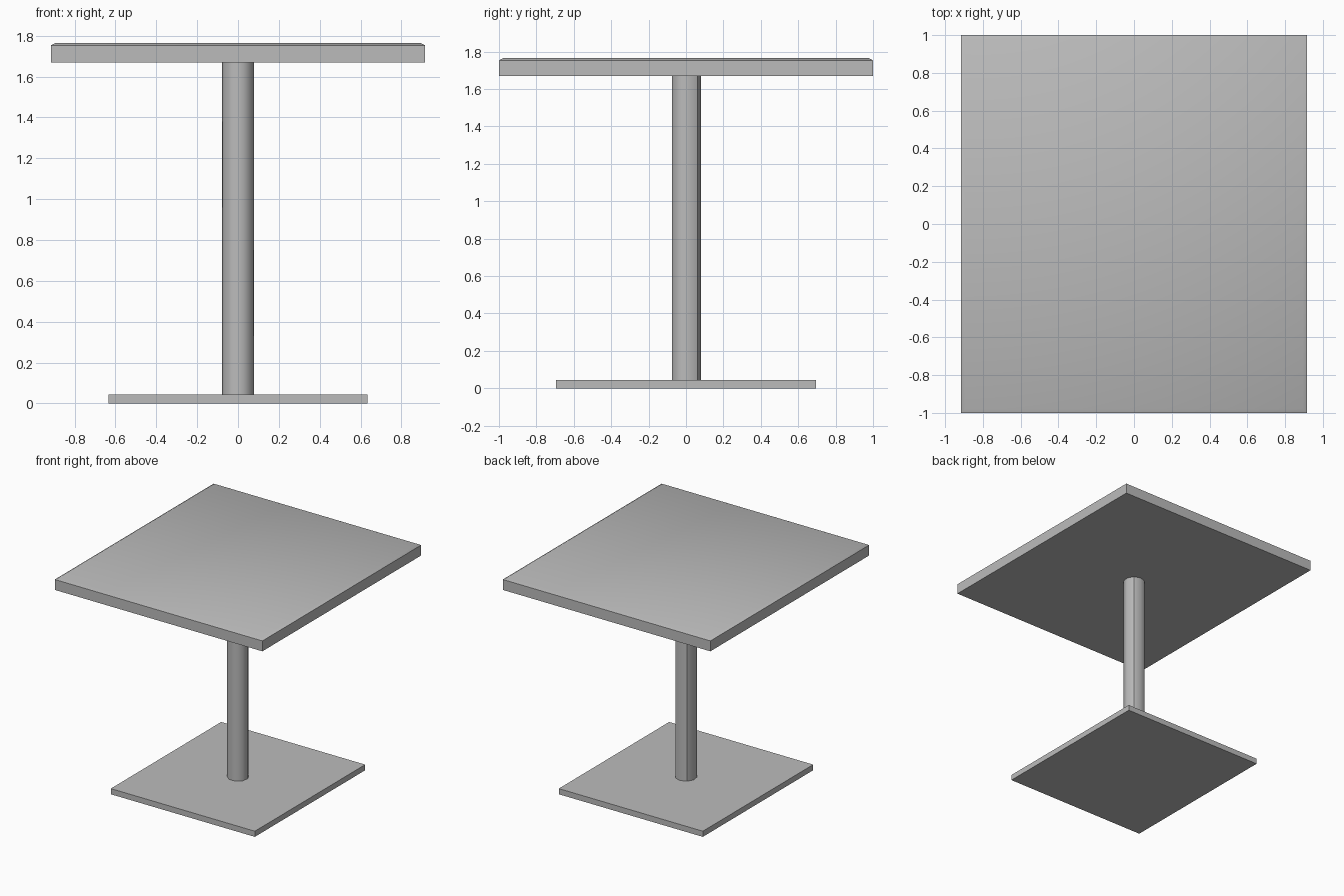
import bpy, bmesh, math
from mathutils import Matrix

cube = bpy.data.objects.get("Cube")
if cube:
    bpy.data.objects.remove(cube, do_unlink=True)

# Single flat grey
grey = bpy.data.materials.new("grey")
grey.use_nodes = True
colour = (0.5, 0.5, 0.5, 1)
grey.diffuse_color = colour
grey.node_tree.nodes["Principled BSDF"].inputs["Base Color"].default_value = colour


def add_part(name, bm):
    bmesh.ops.recalc_face_normals(bm, faces=bm.faces)
    mesh = bpy.data.meshes.new(name)
    bm.to_mesh(mesh)
    bm.free()
    mesh.materials.append(grey)
    obj = bpy.data.objects.new(name, mesh)
    bpy.context.collection.objects.link(obj)
    return obj


def slab(half_x, half_y, low, high):
    bm = bmesh.new()
    size = Matrix.Diagonal((2 * half_x, 2 * half_y, high - low, 1))
    bmesh.ops.create_cube(bm, size=1, matrix=Matrix.Translation((0, 0, (low + high) / 2)) @ size)
    return bm


# Base plate
add_part("base_plate", slab(0.635, 0.695, 0, 0.045))

# Column: nine sides, smooth apart from two creases at the back
bm = bmesh.new()
bmesh.ops.create_cone(bm, cap_ends=True, segments=9, radius1=0.08, radius2=0.08, depth=1.63,
                      matrix=Matrix.Translation((0, 0, 0.855)) @ Matrix.Rotation(math.pi / 2, 4, "Z"))
bmesh.ops.rotate(bm, verts=bm.verts, matrix=Matrix.Rotation(
    math.pi / 2 - max(math.atan2(v.co.y, v.co.x) for v in bm.verts
                      if abs(v.co.x) < 0.03 and v.co.y > 0), 3, "Z"))
for face in bm.faces:
    face.smooth = abs(face.normal.z) < 0.5
for edge in bm.edges:
    a, b = (v.co for v in edge.verts)
    crease = abs(a.z - b.z) > 1 and 0.05 < a.y < 0.07
    edge.smooth = not (crease or abs(a.z - b.z) < 0.01)
add_part("column", bm)

# Table top with a shallow sloped rim
bm = slab(0.915, 1, 1.67, 1.753)
top = max(bm.faces, key=lambda f: f.calc_center_median().z)
rim = list(top.edges)
inset = bmesh.ops.inset_region(bm, faces=[top], thickness=0.03)
for v in top.verts:
    v.co.z = 1.765
for face in [top] + inset["faces"]:
    face.smooth = True
for edge in bm.edges:
    edge.smooth = all(f.smooth for f in edge.link_faces)
add_part("table_top", bm)
